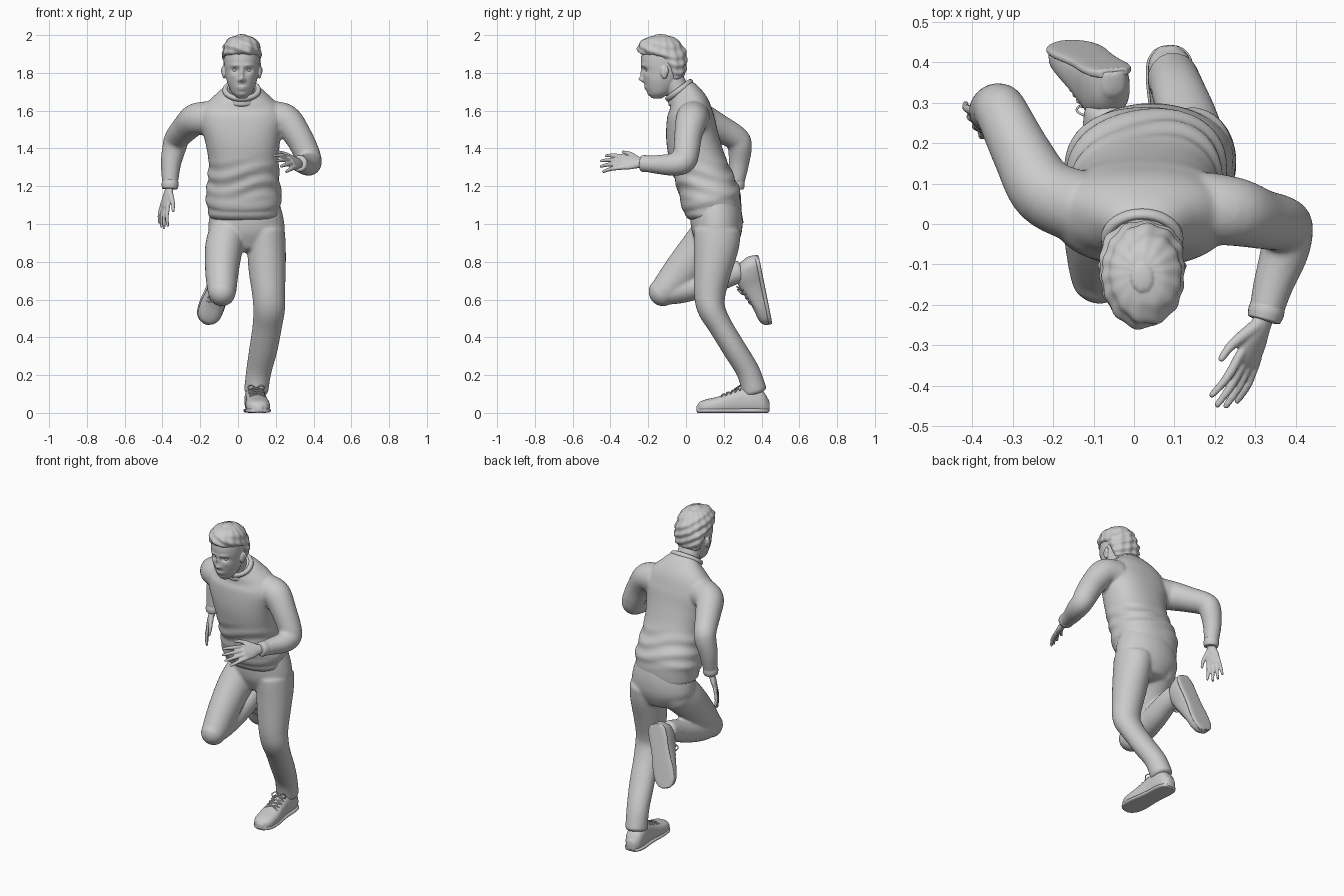
import bpy, bmesh, math
from mathutils import Vector, Matrix

X, Y, Z = Vector((1, 0, 0)), Vector((0, 1, 0)), Vector((0, 0, 1))
DIAG = Vector((1, 1, 1))


def spline(st, k):
    # Catmull-Rom through stations (x, y, z, half_width, half_depth)
    out, m = [], len(st) - 1
    for i in range(m):
        q = [st[max(0, min(m, i + j))] for j in (-1, 0, 1, 2)]
        for s in range(k):
            t = s / k
            out.append([.5 * (2*b + (c-a)*t + (2*a-5*b+4*c-d)*t*t + (3*b-a-3*c+d)*t**3)
                        for a, b, c, d in zip(*q)])
    return out + [list(st[-1])]


def loft(bm, st, ref=X, axis=None, n=32, k=4, dome=.3, p=2):
    # skin of elliptical rings along a path, with domed ends
    pts = spline(st, k)
    c = [Vector(q[:3]) for q in pts]
    rings = []
    for i, q in enumerate(pts):
        t = axis or (c[min(i + 1, len(c) - 1)] - c[max(i - 1, 0)]).normalized()
        rings.append((c[i], t, q[3], q[4]))

    def cap(r, sign):
        o, t, a, b = r
        h = dome * min(a, b) * sign
        return [(o + t * h * math.sin(u), t, a * math.cos(u), b * math.cos(u))
                for u in (.45, .9, 1.25, 1.48)]
    rings = cap(rings[0], -1)[::-1] + rings + cap(rings[-1], 1)
    loops = []
    for o, t, a, b in rings:
        side = (ref - t * ref.dot(t)).normalized()
        nor = t.cross(side)
        loop = []
        for j in range(n):
            u = math.tau * j / n
            cs, sn = math.cos(u), math.sin(u)
            loop.append(bm.verts.new(o + side * a * math.copysign(abs(cs) ** (2 / p), cs)
                                     + nor * b * math.copysign(abs(sn) ** (2 / p), sn)))
        loops.append(loop)
    for l0, l1 in zip(loops, loops[1:]):
        for j in range(n):
            bm.faces.new((l0[j], l0[(j+1) % n], l1[(j+1) % n], l1[j]))
    bm.faces.new(loops[0][::-1])
    bm.faces.new(loops[-1])


def ball(bm, loc, size):
    bmesh.ops.create_uvsphere(bm, u_segments=24, v_segments=16, radius=1,
                              matrix=Matrix.Translation(loc) @ Matrix.Diagonal((*size, 1)))


def finish(name, bm, voxel=0, smooth=4):
    bmesh.ops.recalc_face_normals(bm, faces=bm.faces)
    for f in bm.faces:
        f.smooth = True
    me = bpy.data.meshes.new(name)
    bm.to_mesh(me)
    bm.free()
    ob = bpy.data.objects.new(name, me)
    bpy.context.collection.objects.link(ob)
    if voxel:
        m = ob.modifiers.new("fuse", 'REMESH')
        m.mode, m.voxel_size, m.use_smooth_shade = 'VOXEL', voxel, True
        s = ob.modifiers.new("soften", 'SMOOTH')
        s.factor, s.iterations = .5, smooth
    return ob


def slices(rows, cx=.02):
    # (z, front y, back y, half width) -> loft stations
    return [(cx, (f + b) / 2, z, w, (b - f) / 2) for z, f, b, w in rows]


# sweater: torso with waist folds, plus two bent sleeves
bm = bmesh.new()
loft(bm, [(.03, .14, 1.045, .188, .146), (.03, .14, 1.09, .19, .15), (.03, .132, 1.125, .202, .16),
          (.03, .12, 1.17, .198, .157), (.03, .095, 1.24, .19, .15), (.03, .06, 1.34, .186, .146),
          (.025, .035, 1.45, .2, .14), (.02, .025, 1.55, .222, .128), (.02, .018, 1.62, .2, .11),
          (.02, -.005, 1.68, .135, .088), (.02, -.03, 1.715, .085, .068)], n=64, k=6, p=2.3)
for v in bm.verts:
    x, y, z = v.co.x - .03, v.co.y - .1, v.co.z
    if 1.11 < z < 1.36:
        a = math.atan2(y, x)
        g = .006 * math.sin((z - 1.11) / .25 * math.pi) * math.sin(75 * z + 2.5 * math.sin(2 * a))
        v.co += Vector((x, y, 0)).normalized() * g
left_arm = [(-.13, .04, 1.56, .09, .09), (-.22, .08, 1.555, .085, .085), (-.275, .17, 1.51, .074, .074),
            (-.322, .265, 1.455, .066, .066), (-.336, .285, 1.41, .064, .064),
            (-.355, .28, 1.32, .054, .054), (-.36, .265, 1.2, .04, .04)]
right_arm = [(.17, .04, 1.56, .09, .09), (.25, .03, 1.55, .085, .085), (.315, .012, 1.47, .074, .074),
             (.362, .002, 1.38, .069, .069), (.38, -.012, 1.33, .064, .064),
             (.372, -.07, 1.315, .06, .06), (.345, -.15, 1.315, .05, .05), (.325, -.225, 1.32, .042, .042)]
for arm in (left_arm, right_arm):
    loft(bm, arm, DIAG, k=6)
finish("sweater", bm, .009, 5)

# ribbed cuffs and neckband
for side, (a, b) in (("left", left_arm[-2:]), ("right", right_arm[-2:])):
    bm = bmesh.new()
    d = (Vector(b[:3]) - Vector(a[:3])).normalized()
    loft(bm, [(*(Vector(b[:3]) + d * s), r, r) for s, r in ((-.03, .042), (-.008, .045), (.012, .041))],
         DIAG, dome=.1)
    finish(side + "_cuff", bm)
bpy.ops.mesh.primitive_torus_add(major_segments=48, minor_segments=12, major_radius=.08, minor_radius=.013,
                                 location=(.02, -.036, 1.708), rotation=(math.radians(37), 0, 0))
band = bpy.context.object
band.name, band.scale = "neckband", (1.1, .95, 1.2)
bpy.ops.object.shade_smooth()

# trousers: pelvis, standing leg, raised thigh and shin
bm = bmesh.new()
loft(bm, [(.04, .15, 1.12, .175, .13), (.043, .16, 1.03, .197, .138), (.045, .165, .95, .198, .13),
          (.045, .165, .88, .14, .1)], n=48)
loft(bm, [(.143, .165, .96, .105, .125), (.15, .16, .88, .103, .12), (.155, .14, .75, .098, .1),
          (.162, .126, .63, .087, .084), (.165, .135, .55, .084, .074), (.155, .182, .46, .078, .064),
          (.135, .255, .34, .075, .063), (.11, .328, .22, .067, .062), (.096, .362, .115, .064, .067)], k=6)
loft(bm, [(-.05, .15, .95, .105, .12), (-.075, .08, .87, .1, .11), (-.085, -.02, .75, .089, .1),
          (-.085, -.1, .66, .078, .083), (-.085, -.127, .637, .073, .076)], dome=.95)
loft(bm, [(-.085, -.13, .64, .07, .068), (-.085, -.03, .65, .075, .07), (-.077, .1, .685, .07, .07),
          (-.07, .2, .722, .062, .066), (-.07, .28, .75, .054, .061)], dome=.5)
finish("trousers", bm, .009, 5)


# shoes: modelled heel-to-toe along -y, then placed
def shoe(side, heel, fwd, up):
    y = -Vector(fwd).normalized()
    z = Vector(up)
    z = (z - y * z.dot(y)).normalized()
    M = Matrix.Translation(heel) @ Matrix((y.cross(z), y, z)).transposed().to_4x4()
    form = [(-.004, .075, .032), (-.03, .115, .05), (-.08, .142, .056), (-.14, .135, .054), (-.2, .112, .057),
            (-.27, .086, .064), (-.33, .072, .06), (-.362, .06, .044), (-.376, .045, .024)]
    bm = bmesh.new()
    loft(bm, [(0, yy, t / 2 - .004, w, t / 2 + .004) for yy, t, w in form], axis=-Y, p=2.5)
    for v in bm.verts:
        v.co.z = max(v.co.z, .008)
    bm.transform(M)
    finish(side + "_shoe", bm)
    bm = bmesh.new()
    loft(bm, [(0, yy, .012, w + .005, .012) for yy, t, w in form], axis=-Y, p=3.5)
    bm.transform(M)
    finish(side + "_sole", bm)
    bm = bmesh.new()
    for yy, h in ((-.165, .126), (-.19, .116), (-.215, .107), (-.24, .097)):
        for s in (-1, 1):
            loft(bm, [(-.04 * s, yy - .012, h - .014, .004, .004), (0, yy, h + .003, .004, .004),
                      (.04 * s, yy + .012, h - .006, .004, .004)], Y, n=8)
    for s in (-1, 1):
        loft(bm, [(0, -.165, .13, .003, .003), (s * .025, -.15, .145, .003, .003),
                  (s * .045, -.165, .135, .003, .003), (s * .03, -.18, .125, .003, .003),
                  (0, -.168, .13, .003, .003)], Z, n=8)
    bm.transform(M)
    finish(side + "_laces", bm)


shoe("standing", (.085, .437, 0), (.07, -1, 0), Z)
shoe("raised", (-.05, .385, .83), (-.12, .07, -.35), (.1, -1, 0))


# hands: palm, four fingers and thumb
def hand(name, p, f, w, s, curl):
    p, f, w = Vector(p), Vector(f).normalized(), Vector(w)
    w = (w - f * w.dot(f)).normalized()
    nor = f.cross(w) * curl
    at = lambda a, b, c=0: p + (f * a + w * b + nor * c) * s
    bm = bmesh.new()
    loft(bm, [(*at(-.04, 0), .028 * s, .024 * s), (*at(.02, 0), .031 * s, .022 * s),
              (*at(.07, 0), .045 * s, .019 * s), (*at(.125, 0), .046 * s, .014 * s)], w)
    for i, ln in enumerate((.108, .125, .118, .095)):
        o = (1.5 - i) * .024
        loft(bm, [(*at(.105, o), .012 * s, .012 * s), (*at(.125 + ln * .5, o * 1.25, .006), .0115 * s, .0115 * s),
                  (*at(.125 + ln, o * 1.5, .024), .008 * s, .008 * s)], w, n=16, dome=1)
    loft(bm, [(*at(.03, .02), .018 * s, .016 * s), (*at(.075, .052, .008), .015 * s, .015 * s),
              (*at(.105, .07, .014), .012 * s, .012 * s), (*at(.14, .08, .018), .009 * s, .009 * s)],
         nor, n=16, dome=1)
    finish(name, bm, .0045, 3)


hand("right_hand", (.322, -.23, 1.322), (-.36, -.93, .05), (-.62, 0, .78), .98, 1)
hand("left_hand", (-.362, .263, 1.195), (-.25, -.08, -.97), (.5, -.8, 0), .87, -1)

# head, neck and ears with the face pushed out of the front
bm = bmesh.new()
loft(bm, slices([(1.672, -.185, -.12, .03), (1.69, -.2, -.085, .05), (1.72, -.213, -.055, .066),
                 (1.76, -.224, -.03, .08), (1.8, -.228, -.015, .087), (1.84, -.236, -.008, .092),
                 (1.88, -.238, -.006, .093), (1.92, -.228, -.02, .088), (1.96, -.195, -.05, .07),
                 (1.98, -.16, -.08, .04)]), axis=Z, n=128, k=8, p=2.1)
bumps = [(0, 1.766, .014, .013, -.022), (0, 1.795, .011, .03, -.014), (0, 1.724, .026, .006, -.008),
         (0, 1.712, .02, .006, -.007), (0, 1.685, .022, .012, -.005)]
for s in (-1, 1):
    bumps += [(s * .036, 1.815, .02, .012, .015), (s * .036, 1.84, .026, .008, -.006),
              (s * .05, 1.785, .02, .016, -.004), (s * .014, 1.76, .008, .008, -.006)]
for v in bm.verts:
    if v.co.y < -.14:
        v.co.y += sum(d * math.exp(-((v.co.x - .02 - x) / rx) ** 2 - ((v.co.z - z) / rz) ** 2)
                      for x, z, rx, rz, d in bumps)
loft(bm, [(.02, -.03, 1.64, .076, .064), (.02, -.045, 1.71, .068, .06), (.02, -.085, 1.78, .068, .066)])
for s in (-1, 1):
    ball(bm, (.02 + s * .094, -.115, 1.803), (.011, .02, .034))
    ball(bm, (.02 + s * .1, -.104, 1.812), (.01, .012, .024))
finish("head", bm, .004, 3)
bm = bmesh.new()
for s in (-1, 1):
    ball(bm, (.02 + s * .036, -.2, 1.815), (.015, .014, .011))
finish("eyes", bm)

# short swept hair with locks
bm = bmesh.new()
loft(bm, slices([(1.77, -.09, -.022, .07), (1.8, -.1, -.004, .085), (1.84, -.125, .002, .097),
                 (1.875, -.16, .004, .101), (1.9, -.24, .002, .102), (1.93, -.256, -.008, .1),
                 (1.965, -.24, -.035, .085), (1.988, -.205, -.065, .06), (1.996, -.17, -.095, .03)]),
     axis=Z, n=96, k=6)
for v in bm.verts:
    x, y = v.co.x - .02, v.co.y + .12
    if v.co.z > 1.78:
        g = .003 * math.sin(60 * x + 130 * v.co.z + 25 * y) + .002 * math.sin(14 * math.atan2(y, x))
        v.co += Vector((x, y, 0)) * (g / .1)
finish("hair", bm)
